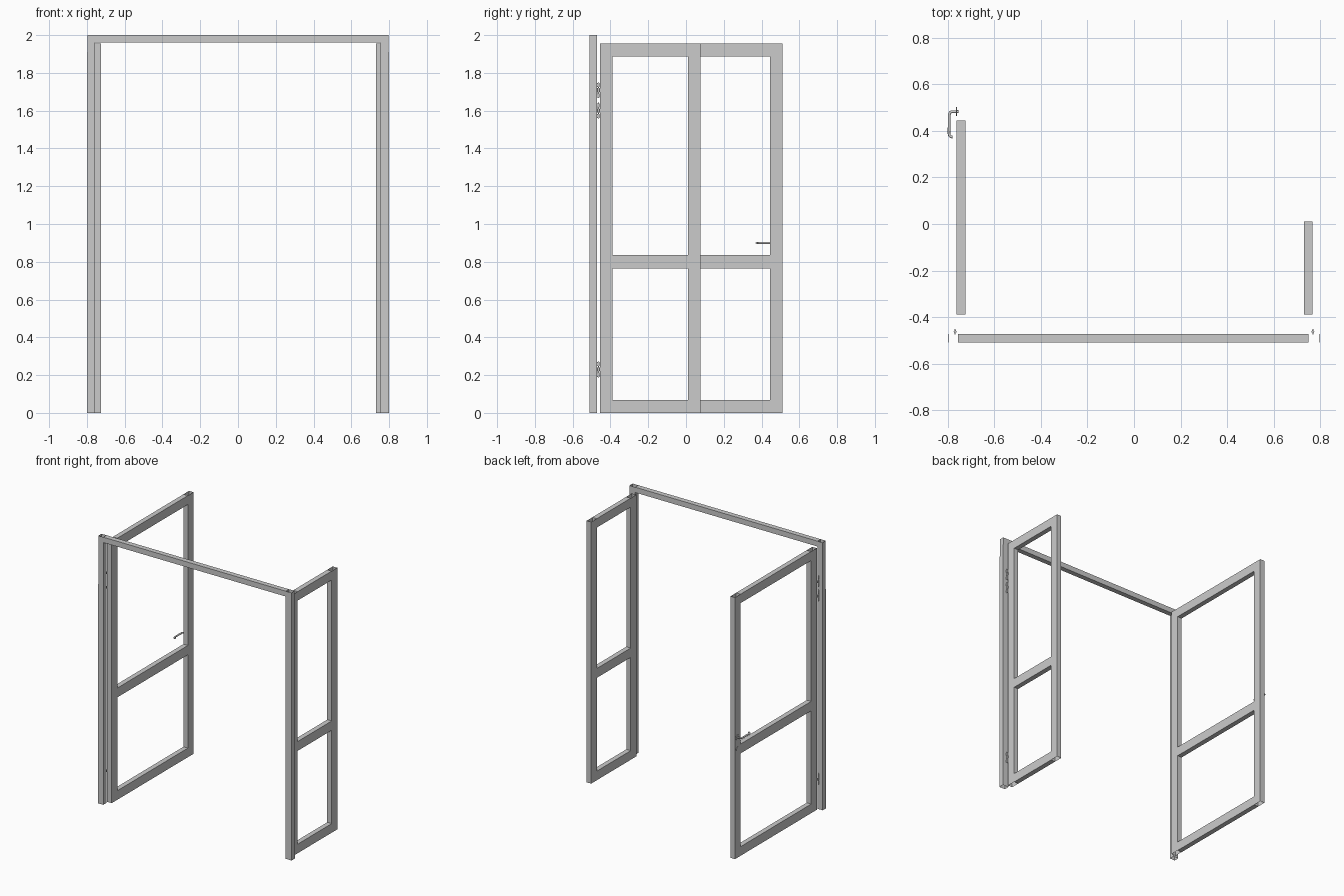
import bpy, bmesh, math
from mathutils import Matrix, Vector

if "Cube" in bpy.data.objects:
    bpy.data.objects.remove(bpy.data.objects["Cube"])


def finish(name, bm):
    bmesh.ops.recalc_face_normals(bm, faces=bm.faces)
    mesh = bpy.data.meshes.new(name)
    bm.to_mesh(mesh)
    bm.free()
    ob = bpy.data.objects.new(name, mesh)
    bpy.context.collection.objects.link(ob)
    return ob


def add_box(bm, x, y, z, open_ends=False):
    """Box from (min, max) ranges; open_ends leaves a hollow vertical section."""
    size = Vector((x[1] - x[0], y[1] - y[0], z[1] - z[0]))
    mid = Vector((sum(x), sum(y), sum(z))) / 2
    verts = bmesh.ops.create_cube(
        bm, size=1, matrix=Matrix.Translation(mid) @ Matrix.Diagonal((*size, 1)))["verts"]
    if open_ends:
        faces = {f for v in verts for f in v.link_faces}
        bm.normal_update()
        ends = [f for f in faces if abs(f.normal.z) > 0.9]
        bmesh.ops.delete(bm, geom=ends, context='FACES_ONLY')
    return verts


def add_rod(bm, centre, radius, depth, axis='Z', sides=16):
    rot = Matrix.Rotation(math.pi / 2, 4, 'Y') if axis == 'X' else Matrix()
    bmesh.ops.create_cone(bm, cap_ends=True, segments=sides, radius1=radius, radius2=radius,
                          depth=depth, matrix=Matrix.Translation(centre) @ rot)


def jamb(name, x, outer):
    bm = bmesh.new()
    verts = add_box(bm, x, (-0.51, -0.472), (0, 2), True)
    # outer side leans in very slightly towards the top
    for v in verts:
        if abs(v.co.x - outer) < 1e-4 and v.co.z > 1:
            v.co.x *= 0.9975
    finish(name, bm)


def leaf(name, x, y0, y1):
    bm = bmesh.new()
    w = 0.066
    for a in (y0, y1 - w):
        add_box(bm, x, (a, a + w), (0, 1.955), True)
    for z in ((0, 0.068), (0.765, 0.835), (1.888, 1.955)):
        add_box(bm, x, (y0 + w, y1 - w), z)
    finish(name, bm)


def hinge(name, side, z):
    bm = bmesh.new()
    x, y = side * 0.769, -0.464
    for k in (-1, 0, 1):
        add_rod(bm, (x, y, z + k * 0.028), 0.006, 0.022)
    add_rod(bm, (x, y, z), 0.003, 0.084)
    # thin plates reaching the jamb and the leaf
    for k, r in ((-1, (-0.475, y)), (0, (y, -0.452)), (1, (-0.475, y))):
        zc = z + k * 0.028
        add_box(bm, (x - 0.002, x + 0.002), r, (zc - 0.009, zc + 0.009))
    ob = finish(name, bm)
    bpy.context.view_layer.objects.active = ob
    ob.select_set(True)
    bpy.ops.object.shade_smooth_by_angle()
    ob.select_set(False)


# fixed frame
jamb("left_jamb", (-0.8, -0.757), -0.8)
jamb("right_jamb", (0.751, 0.8), 0.8)
bm = bmesh.new()
add_box(bm, (-0.757, 0.751), (-0.51, -0.472), (1.96, 2))
finish("head_rail", bm)

# opened leaves: wide on the left, narrow on the right
leaf("wide_leaf", (-0.762, -0.725), -0.456, 0.51)
leaf("narrow_leaf", (0.73, 0.767), -0.456, 0.077)

# three hinges on each side
for side, label in ((-1, "left"), (1, "right")):
    for i, z in enumerate((0.23, 1.6, 1.708)):
        hinge(f"{label}_hinge_{i + 1}", side, z)

# lever handle: bent round bar
curve = bpy.data.curves.new("handle_path", 'CURVE')
curve.dimensions = '3D'
curve.bevel_depth = 0.006
curve.bevel_resolution = 2
curve.use_fill_caps = True
path = [(-0.755, 0.483), (-0.782, 0.483), (-0.790, 0.480), (-0.794, 0.472),
        (-0.795, 0.39), (-0.793, 0.38), (-0.788, 0.375), (-0.780, 0.374)]
spline = curve.splines.new('POLY')
spline.points.add(len(path) - 1)
for p, (x, y) in zip(spline.points, path):
    p.co = (x, y, 0.9, 1)
spline.use_smooth = True
bpy.context.collection.objects.link(bpy.data.objects.new("door_handle", curve))

# handle rose and lock cover
for name, z, r in (("handle_rose", 0.9, 0.019), ("lock_cover", 0.815, 0.014)):
    bm = bmesh.new()
    add_rod(bm, (-0.763, 0.483, z), r, 0.006, 'X', 20)
    finish(name, bm)
